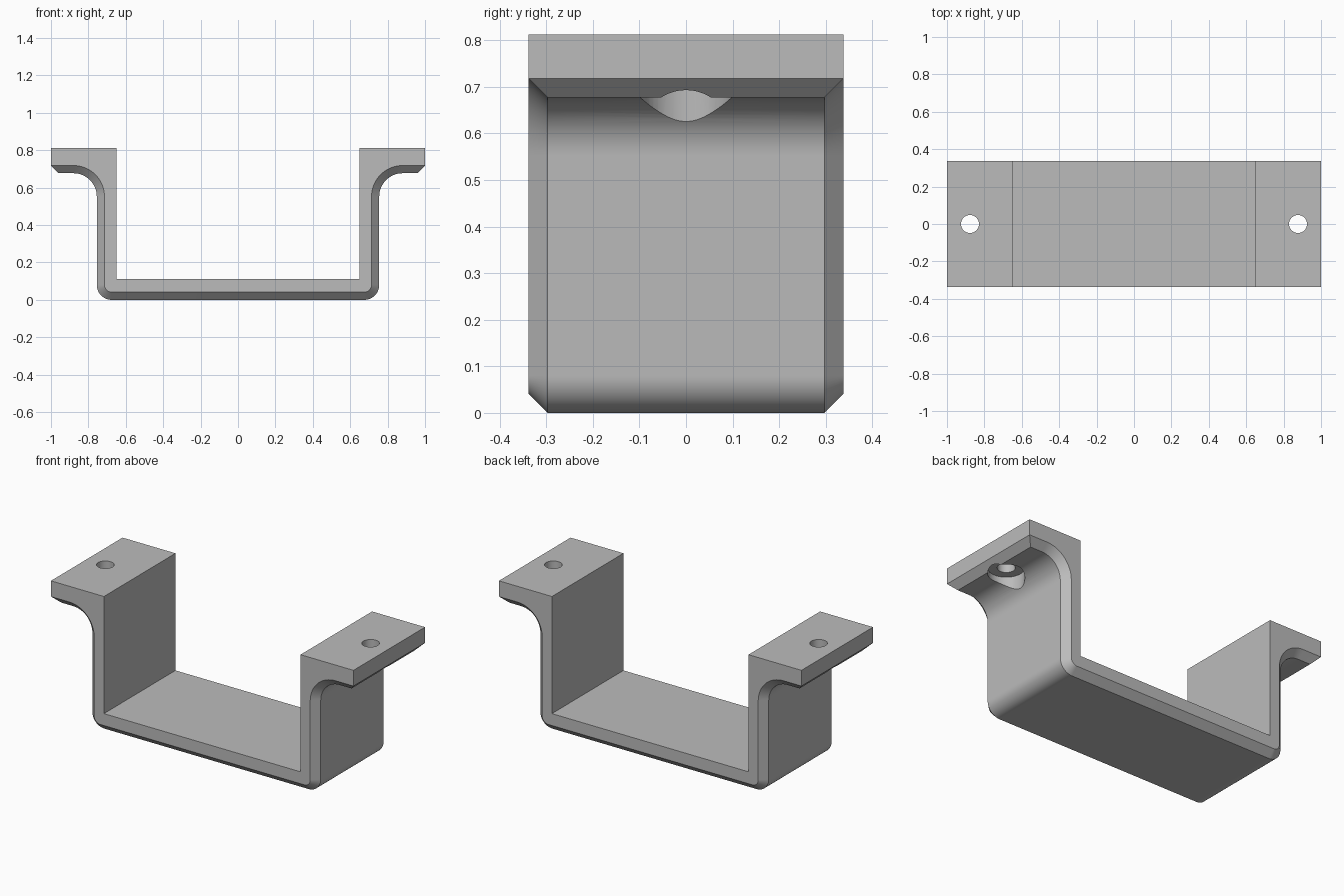
import bpy, bmesh
from math import sin, cos, pi, radians

cube = bpy.data.objects.get("Cube")
if cube:
    bpy.data.objects.remove(cube)

HALF_DEPTH, CHAMFER = 0.338, 0.041
WALL_IN, WALL_OUT = 0.65, 0.755
FLOOR, TOP, FLANGE = 0.112, 0.812, 0.677
BOTTOM_R, FILLET_R = 0.08, 0.125
HOLE_X, HOLE_R, BORE_R, BORE_TOP = 0.877, 0.048, 0.098, 0.712
STEPS = 16

grey = bpy.data.materials.new("plain grey")
grey.use_nodes = True
colour = (0.5, 0.5, 0.5, 1)
grey.diffuse_color = colour
grey.node_tree.nodes["Principled BSDF"].inputs["Base Color"].default_value = colour


def arc(cx, cz, r, start, end):
    angles = [radians(start + (end - start) * i / STEPS) for i in range(STEPS + 1)]
    return [(cx + r * cos(a), cz + r * sin(a)) for a in angles]


def section(inset):
    """Closed bracket outline, with its outer side moved inward by inset."""
    half = arc(WALL_OUT - BOTTOM_R, BOTTOM_R, BOTTOM_R - inset, -90, 0)
    half += arc(WALL_OUT + FILLET_R, FLANGE - FILLET_R, FILLET_R + inset, 180, 90)
    half += [(1 - CHAMFER + inset, FLANGE + inset), (1, FLANGE + CHAMFER),
             (1, TOP), (WALL_IN, TOP), (WALL_IN, FLOOR)]
    return half + [(-x, z) for x, z in reversed(half)]


# Bracket body: four outlines bridged along the depth, chamfered at both ends
bm = bmesh.new()
rings = []
for y, inset in ((-HALF_DEPTH, CHAMFER), (CHAMFER - HALF_DEPTH, 0),
                 (HALF_DEPTH - CHAMFER, 0), (HALF_DEPTH, CHAMFER)):
    rings.append([bm.verts.new((x, y, z)) for x, z in section(inset)])
count = len(rings[0])
for a, b in zip(rings, rings[1:]):
    for i in range(count):
        j = (i + 1) % count
        bm.faces.new((a[i], a[j], b[j], b[i]))
bm.faces.new(rings[0])
bm.faces.new(rings[-1])
bmesh.ops.remove_doubles(bm, verts=bm.verts, dist=0.0001)
bmesh.ops.dissolve_limit(bm, angle_limit=radians(0.5), verts=bm.verts, edges=bm.edges)
bmesh.ops.recalc_face_normals(bm, faces=bm.faces)
mesh = bpy.data.meshes.new("bracket")
bm.to_mesh(mesh)
bm.free()
mesh.materials.append(grey)
bracket = bpy.data.objects.new("bracket", mesh)
bpy.context.collection.objects.link(bracket)


def drill(x, radius, low, high):
    bpy.ops.mesh.primitive_cylinder_add(vertices=48, radius=radius, depth=high - low,
                                        location=(x, 0, (low + high) / 2))
    cutter = bpy.context.object
    cutter.name = "drill_cutter"
    cutter.hide_render = True
    cutter.data.materials.append(grey)
    mod = bracket.modifiers.new("drill", 'BOOLEAN')
    mod.operation, mod.solver, mod.object = 'DIFFERENCE', 'EXACT', cutter
    bpy.context.view_layer.objects.active = bracket
    bpy.ops.object.modifier_apply(modifier=mod.name)
    bpy.data.objects.remove(cutter)


# Screw holes with a wider recess for the screw head underneath
for side in (-1, 1):
    drill(side * HOLE_X, BORE_R, 0.5, BORE_TOP)
    drill(side * HOLE_X, HOLE_R, 0.6, 0.9)

bpy.ops.object.select_all(action='DESELECT')
bracket.select_set(True)
bpy.context.view_layer.objects.active = bracket
bpy.ops.object.shade_smooth_by_angle(angle=radians(30))
